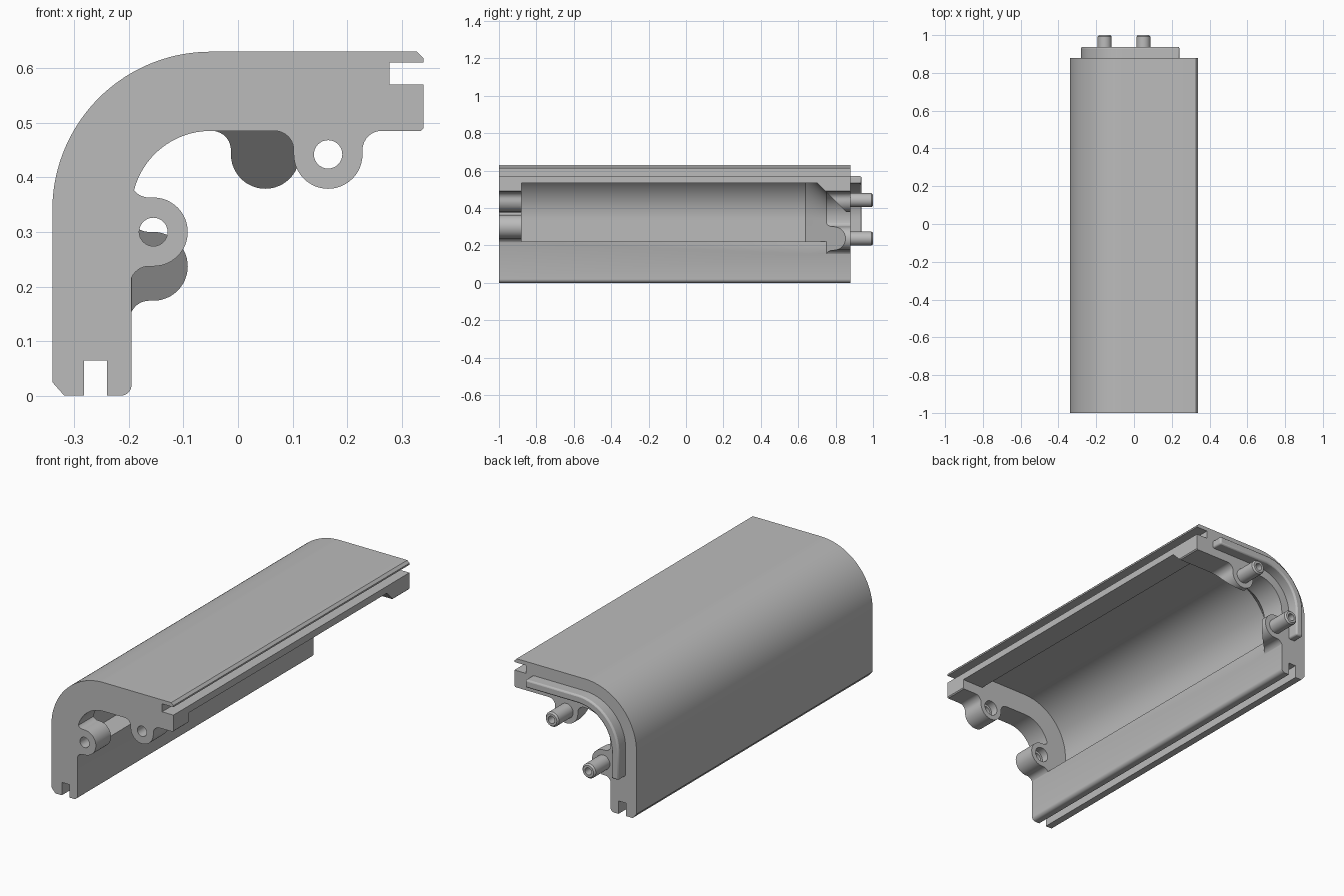
import bpy, bmesh
from math import sin, cos, pi, radians

if "Cube" in bpy.data.objects:
    bpy.data.objects.remove(bpy.data.objects["Cube"], do_unlink=True)

grey = bpy.data.materials.new("plain_grey")
grey.use_nodes = True
grey.diffuse_color = (0.5, 0.5, 0.5, 1)
grey.node_tree.nodes["Principled BSDF"].inputs["Base Color"].default_value = (0.5, 0.5, 0.5, 1)

FRONT, BACK = -1.0, 0.88
POCKET = -0.88            # where the inner pocket starts
CX, CZ = -0.05, 0.34      # centre of the big corner arcs
INNER = 0.145             # radius of the inner corner


def arc(cx, cz, r, a0, a1, n=24):
    return [(cx + r * cos(radians(a0 + (a1 - a0) * i / n)),
             cz + r * sin(radians(a0 + (a1 - a0) * i / n))) for i in range(n + 1)]


def make(name, bm):
    bmesh.ops.recalc_face_normals(bm, faces=bm.faces)
    mesh = bpy.data.meshes.new(name)
    bm.to_mesh(mesh)
    bm.free()
    mesh.materials.append(grey)
    ob = bpy.data.objects.new(name, mesh)
    bpy.context.collection.objects.link(ob)
    return ob


def loft(name, sections):
    """Closed solid through matching rings of 3D points."""
    bm = bmesh.new()
    rings = [[bm.verts.new(p) for p in s] for s in sections]
    n = len(rings[0])
    for a, b in zip(rings, rings[1:]):
        for i in range(n):
            j = (i + 1) % n
            bm.faces.new((a[i], a[j], b[j], b[i]))
    bm.faces.new(rings[0])
    bm.faces.new(rings[-1][::-1])
    return make(name, bm)


def prism(name, pts, y0, y1):
    return loft(name, [[(x, y, z) for x, z in pts] for y in (y0, y1)])


def lathe(name, cx, cz, profile, n=32):
    """Turn (radius, y) points about a lengthwise axis."""
    return loft(name, [[(cx + r * cos(2 * pi * i / n), y, cz + r * sin(2 * pi * i / n))
                        for i in range(n)] for r, y in profile])


def activate(ob):
    bpy.ops.object.select_all(action='DESELECT')
    ob.select_set(True)
    bpy.context.view_layer.objects.active = ob


def boolean(target, tool, operation):
    mod = target.modifiers.new("combine", 'BOOLEAN')
    mod.operation = operation
    mod.solver = 'EXACT'
    mod.object = tool
    activate(target)
    bpy.ops.object.modifier_apply(modifier=mod.name)
    bpy.data.objects.remove(tool, do_unlink=True)


def lug(cx, cz, sideways, y0, y1):
    """Rounded screw lug, flared where it meets the wall."""
    r, h, f = 0.063, 0.043, 0.035
    right = arc(0, 0, r, -90, 0, 12) + arc(r + f, h - f, f, 180, 90, 10) + [(r + f, h + 0.025)]
    pts = right + [(-u, v) for u, v in right[:0:-1]]
    if sideways:
        return prism("lug", [(cx - v, cz + u) for u, v in pts], y0, y1)
    return prism("lug", [(cx + u, cz + v) for u, v in pts], y0, y1)


# Housing: constant L-shaped section with a groove in each edge
section = (arc(CX, CZ, 0.29, 180, 90, 36)
           + [(0.328, 0.63), (0.34, 0.618), (0.34, 0.61), (0.277, 0.61), (0.277, 0.57),
              (0.34, 0.57), (0.34, 0.49), (0.335, 0.485)]
           + arc(CX, CZ, INNER, 90, 180)
           + arc(-0.215, 0.02, 0.02, 0, -90, 8)
           + [(-0.24, 0), (-0.24, 0.065), (-0.282, 0.065), (-0.282, 0),
              (-0.318, 0), (-0.34, 0.025)])
housing = prism("corner_housing", section, FRONT, BACK)

# Screw lugs at both ends
front_lugs = [(0.165, 0.442, False), (-0.155, 0.30, True)]
back_lugs = [(0.05, 0.442, False), (-0.155, 0.237, True)]
for x, z, side in front_lugs:
    boolean(housing, lug(x, z, side, FRONT, POCKET), 'UNION')
for x, z, side in back_lugs:
    boolean(housing, lug(x, z, side, 0.66, BACK), 'UNION')


# Inner pocket, closing at the back with a 45 degree slope
def pocket_ring(y, d):
    pts = ([(0.22, 0.22), (0.22, 0.485 - d)] + arc(CX, CZ, INNER - d, 90, 180)
           + [(-0.195 + d, 0.22)])
    return [(x, y, z) for x, z in pts]


boolean(housing, loft("pocket", [pocket_ring(POCKET, -0.11), pocket_ring(0.64, -0.11),
                                 pocket_ring(0.89, 0.14)]), 'DIFFERENCE')

# Shallower relief under the grooved top edge
relief = [(POCKET, 0.535), (0.70, 0.535), (0.89, 0.345), (0.89, 0.3), (POCKET, 0.3)]
boolean(housing, loft("relief", [[(x, y, z) for y, z in relief] for x in (0.215, 0.4)]),
        'DIFFERENCE')

# Slope on the lowest part of the back side lug
slope = [(-0.1945, 0.6), (-0.1945, 0.7505), (-0.055, 0.89), (0.1, 0.89), (0.1, 0.6)]
boolean(housing, loft("slope", [[(x, y, z) for x, y in slope] for z in (0.1, 0.23)]),
        'DIFFERENCE')

# Counterbored holes through the front lugs
for x, z, side in front_lugs:
    hole = lathe("hole", x, z, [(0.026, -1.1), (0.026, -0.92), (0.038, -0.92), (0.038, -0.8)])
    boolean(housing, hole, 'DIFFERENCE')

# Locating tongue on the back end
tongue = prism("back_tongue",
               [(0.24, 0.53), (0.24, 0.57)] + arc(CX, CZ, 0.23, 90, 180)
               + [(-0.28, 0.2), (-0.24, 0.2)] + arc(CX, CZ, 0.19, 180, 90),
               0.85, 0.938)
bevel = tongue.modifiers.new("soft_edges", 'BEVEL')
bevel.width = 0.008
bevel.segments = 2
bevel.limit_method = 'ANGLE'
bevel.angle_limit = radians(40)

# Hollow pins on the back lugs
parts = [housing, tongue]
for (x, z, side), name in zip(back_lugs, ("top_pin", "side_pin")):
    parts.append(lathe(name, x, z, [(0.037, 0.865), (0.037, 0.992), (0.03, 1.0),
                                    (0.018, 1.0), (0.018, 0.94)]))

for ob in parts:
    activate(ob)
    bpy.ops.object.shade_smooth_by_angle(angle=radians(30))
